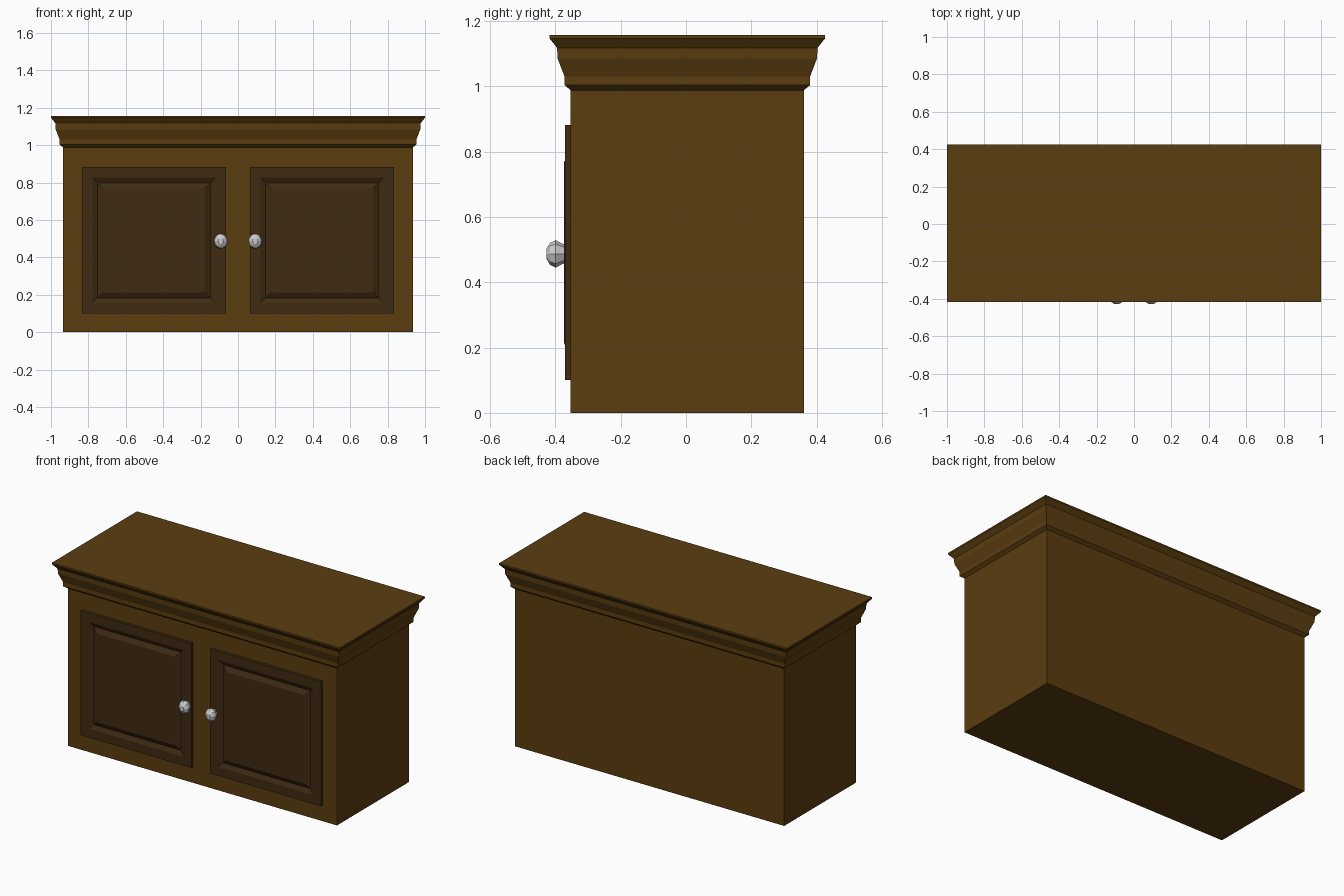
import bpy, bmesh
from math import sin, cos, pi

if "Cube" in bpy.data.objects:
    bpy.data.objects.remove(bpy.data.objects["Cube"])


def material(name, color):
    m = bpy.data.materials.new(name)
    m.diffuse_color = (*color, 1)
    m.use_nodes = True
    m.node_tree.nodes["Principled BSDF"].inputs["Base Color"].default_value = m.diffuse_color
    return m


def loft(name, rings, mat=None, cap_start=True):
    """Skin a stack of equal-sized point rings and cap the ends."""
    bm = bmesh.new()
    loops = [[bm.verts.new(p) for p in ring] for ring in rings]
    n = len(loops[0])
    for a, b in zip(loops, loops[1:]):
        for i in range(n):
            j = (i + 1) % n
            bm.faces.new((a[i], a[j], b[j], b[i]))
    bm.faces.new(loops[-1])
    if cap_start:
        bm.faces.new(loops[0])
    bmesh.ops.recalc_face_normals(bm, faces=bm.faces)
    me = bpy.data.meshes.new(name)
    bm.to_mesh(me)
    bm.free()
    ob = bpy.data.objects.new(name, me)
    bpy.context.collection.objects.link(ob)
    if mat:
        me.materials.append(mat)
    return ob


wood = material("wood", (0.105, 0.047, 0.005))
dark_wood = material("dark_wood", (0.05, 0.024, 0.006))

HALF_W, FRONT, BACK, TOP = 0.935, -0.353, 0.361, 0.988


def plan(offset, z):
    x, f, b = HALF_W + offset, FRONT - offset, BACK + offset
    return [(-x, f, z), (x, f, z), (x, b, z), (-x, b, z)]


# Cabinet box
loft("cabinet_body", [plan(0, 0), plan(0, TOP)], wood)

# Crown moulding: (overhang, height)
crown = [(0, 0.988), (0.019, 1.004), (0.019, 1.03), (0.04, 1.085),
         (0.042, 1.118), (0.065, 1.147), (0.065, 1.157)]
loft("crown_moulding", [plan(o, z) for o, z in crown], wood, cap_start=False)

# Raised-panel doors: (inset from door edge, y depth)
door_profile = [(0, FRONT), (0, -0.37), (0.056, -0.37), (0.083, -0.356),
                (0.113, -0.373)]
# Faceted knobs: (y, radius)
knob_profile = [(-0.362, 0.024), (-0.382, 0.033), (-0.399, 0.042),
                (-0.416, 0.034), (-0.427, 0.016)]

for side, s in (("left", -1), ("right", 1)):
    rings = []
    for inset, y in door_profile:
        x0, x1 = 0.065 + inset, 0.835 - inset
        z0, z1 = 0.10 + inset, 0.882 - inset
        rings.append([(s * x0, y, z0), (s * x1, y, z0),
                      (s * x1, y, z1), (s * x0, y, z1)])
    loft(f"{side}_door", rings, dark_wood)

    rings = [[(s * 0.092 + 0.9 * r * cos(i * pi / 4), y, 0.487 + r * sin(i * pi / 4))
              for i in range(8)] for y, r in knob_profile]
    loft(f"{side}_knob", rings)
